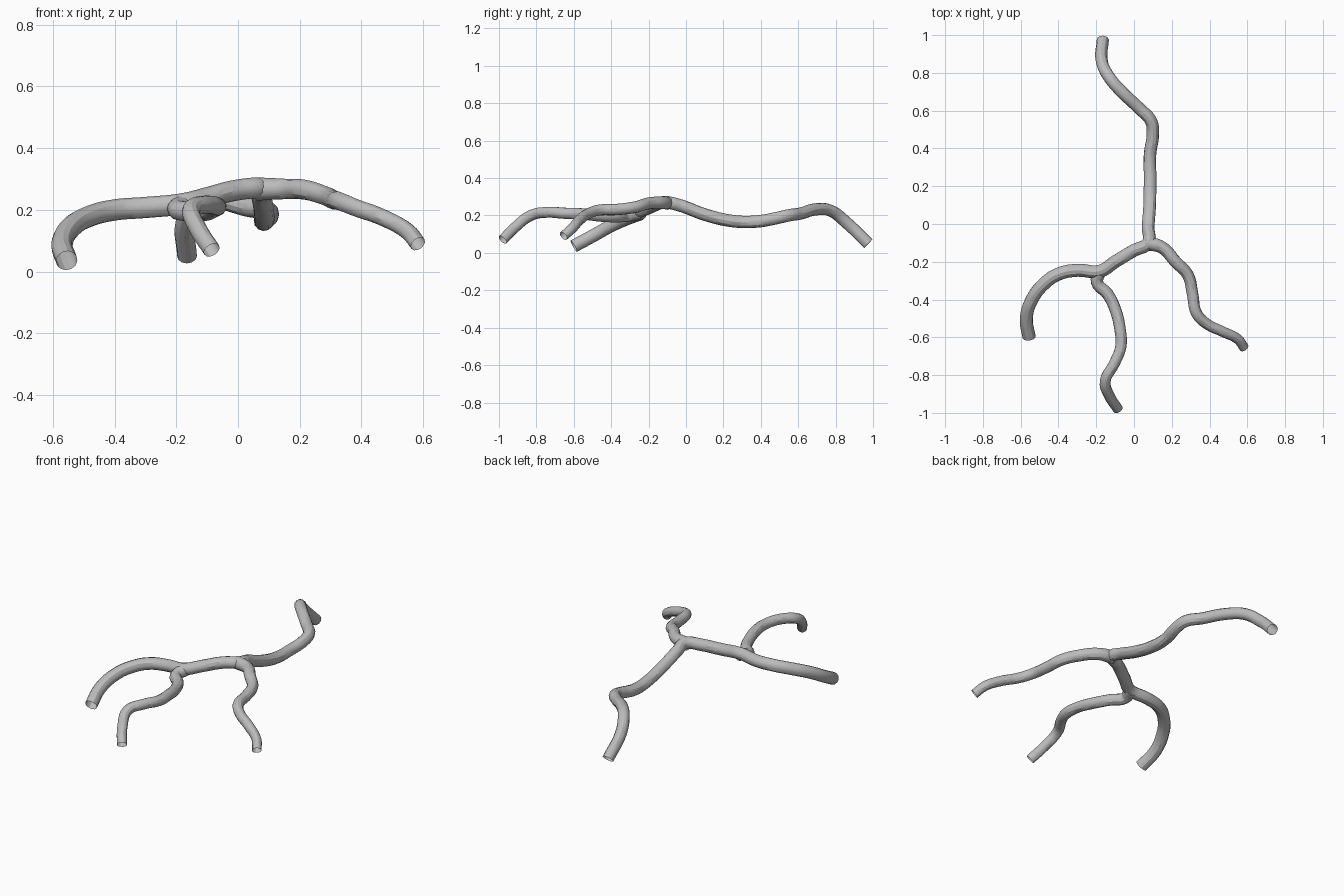
import bpy

cube = bpy.data.objects.get("Cube")
if cube:
    bpy.data.objects.remove(cube, do_unlink=True)

# Single plain grey for every tube
grey = bpy.data.materials.new("plain grey")
grey.use_nodes = True
colour = (0.5, 0.5, 0.5, 1)
grey.diffuse_color = colour
grey.node_tree.nodes["Principled BSDF"].inputs["Base Color"].default_value = colour


def tube(name, path, radius, end_radius, flare=1.0):
    """Open-ended round tube through the path, tapering, flared at its root."""
    curve = bpy.data.curves.new(name, "CURVE")
    curve.dimensions = "3D"
    curve.resolution_u = 5
    curve.bevel_depth = 1.0
    curve.bevel_resolution = 4
    curve.use_fill_caps = False
    spline = curve.splines.new("BEZIER")
    spline.bezier_points.add(len(path) - 1)
    spline.use_smooth = True
    last = len(path) - 1
    for i, (point, co) in enumerate(zip(spline.bezier_points, path)):
        point.co = co
        point.handle_left_type = point.handle_right_type = "AUTO"
        point.radius = radius + (end_radius - radius) * i / last
        if i == 0:
            point.radius *= flare
    obj = bpy.data.objects.new(name, curve)
    bpy.context.collection.objects.link(obj)
    curve.materials.append(grey)

    # Turn the swept curve into a smooth mesh
    bpy.ops.object.select_all(action="DESELECT")
    obj.select_set(True)
    bpy.context.view_layer.objects.active = obj
    bpy.ops.object.convert(target="MESH")
    bpy.ops.object.shade_smooth_by_angle()
    bpy.context.object.name = name


# Junctions where the side branches leave the main limb
rear_fork = (.075, -.1, .27)
front_fork = (-.18, -.25, .22)

# Main limb: rear tip, over the rear fork, across to the curled right arm
rear_limb = [
    (-.165, .975, .05), (-.17, .86, .16), (-.13, .775, .225), (-.06, .695, .233),
    (.03, .61, .21), (.09, .545, .2), (.1, .48, .185), (.085, .37, .167),
    (.085, .25, .17), (.083, .1, .205), (.075, -.02, .25),
]
right_arm = [
    (0, -.14, .265), (-.1, -.2, .24), front_fork, (-.3, -.245, .208),
    (-.4, -.265, .2), (-.48, -.32, .18), (-.54, -.4, .145),
    (-.57, -.5, .09), (-.555, -.6, .036),
]
tube("main_limb", rear_limb + [rear_fork] + right_arm, .032, .035)

# Left branch: bends forward and out from the rear fork
left_branch = [
    (.06, -.1, .268), (.15, -.125, .268), (.22, -.2, .265), (.285, -.27, .245),
    (.31, -.37, .232), (.33, -.47, .228), (.38, -.525, .208),
    (.47, -.57, .175), (.55, -.61, .13), (.583, -.655, .09),
]
tube("left_branch", left_branch, .034, .026, 1.1)

# Front branch: winds forward and down from the front fork
front_branch = [
    (-.18, -.245, .215), (-.195, -.31, .2), (-.14, -.37, .195),
    (-.1, -.45, .197), (-.075, -.55, .208), (-.07, -.65, .212),
    (-.105, -.74, .217), (-.152, -.83, .2), (-.13, -.91, .14), (-.085, -.98, .07),
]
tube("front_branch", front_branch, .033, .028, 1.1)
